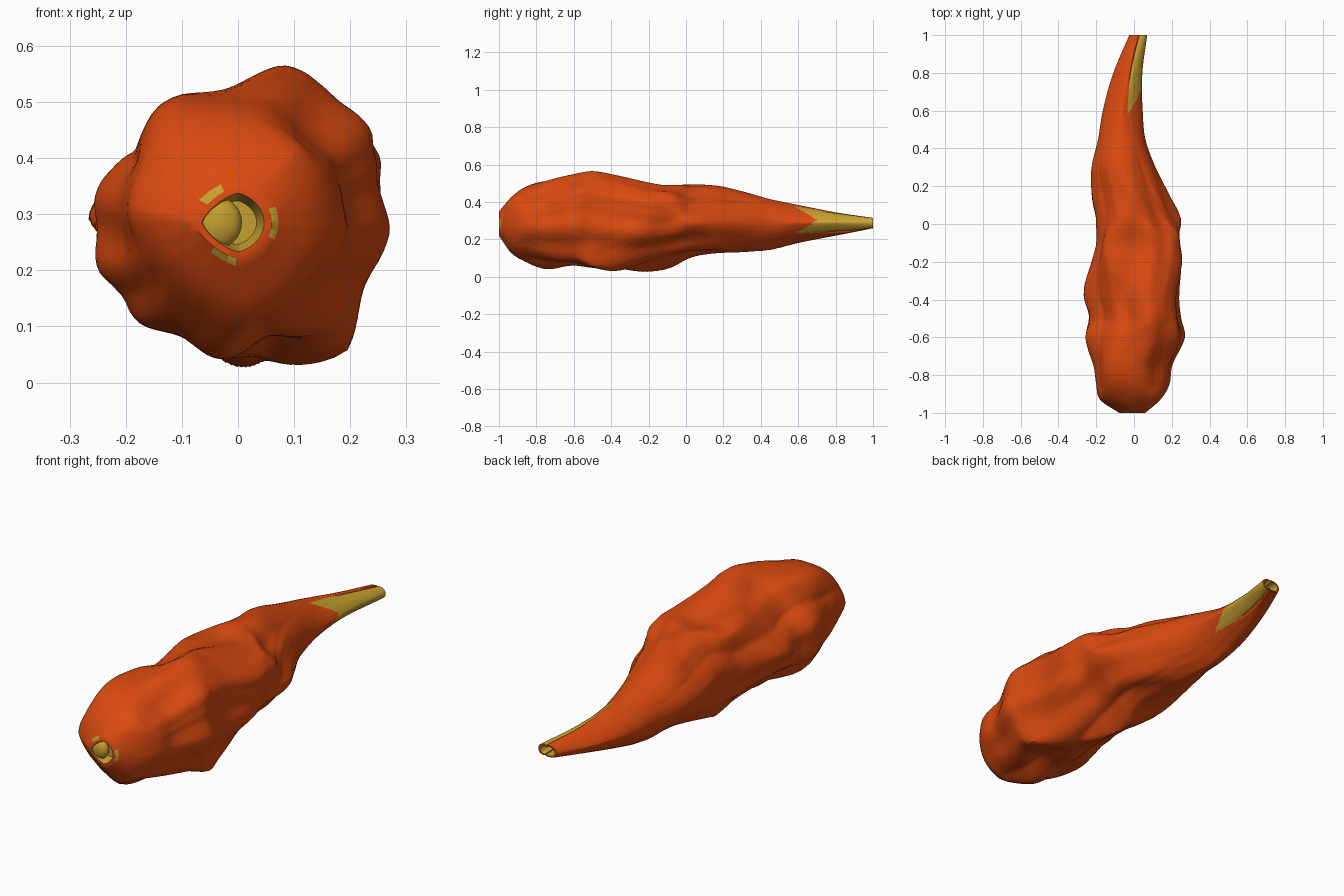
import bpy, bmesh, math
from mathutils import Vector

if "Cube" in bpy.data.objects:
    bpy.data.objects.remove(bpy.data.objects["Cube"])


def material(name, rgb):
    m = bpy.data.materials.new(name)
    m.diffuse_color = (*rgb, 1)
    m.use_nodes = True
    m.node_tree.nodes["Principled BSDF"].inputs["Base Color"].default_value = m.diffuse_color
    return m


orange = material("orange skin", (0.70, 0.068, 0.005))
olive = material("olive yellow", (0.57, 0.35, 0.03))

# Reach of the body from its long axis, in eight directions around it
AXIS_Z = 0.285
DIRS = [0, 51, 90, 129, 180, 231, 270, 309]
STATIONS = [
    (-1.00, .060, .060, .065, .060, .080, .060, .065, .060),
    (-0.93, .140, .165, .145, .165, .180, .135, .165, .150),
    (-0.85, .190, .190, .205, .225, .200, .185, .215, .175),
    (-0.75, .205, .215, .240, .250, .215, .230, .245, .205),
    (-0.60, .270, .290, .265, .240, .265, .250, .225, .260),
    (-0.50, .250, .305, .280, .210, .250, .235, .245, .305),
    (-0.38, .240, .295, .260, .215, .275, .210, .270, .280),
    (-0.20, .265, .285, .220, .245, .225, .210, .280, .220),
    (-0.10, .250, .285, .205, .250, .200, .222, .255, .193),
    (0.02, .255, .205, .220, .215, .205, .226, .185, .188),
    (0.15, .190, .170, .215, .200, .230, .200, .160, .165),
    (0.30, .115, .125, .175, .200, .225, .170, .155, .110),
    (0.45, .060, .085, .130, .165, .190, .163, .145, .075),
    (0.60, .047, .050, .100, .128, .165, .140, .105, .045),
    (0.80, .045, .043, .060, .075, .110, .085, .065, .036),
    (1.00, .070, .056, .030, .025, .025, .025, .025, .052),
]
# Angles of the soft ridges along the leaves
RIDGES = [-55, -8, 30, 73, 120, 172, 202, 228, 262, 305]


def hermite(t, h, p, q, sp, sq):
    return ((2*t**3 - 3*t*t + 1) * p + (t**3 - 2*t*t + t) * sp * h
            + (3*t*t - 2*t**3) * q + (t**3 - t*t) * sq * h)


def reach(y):
    """Smooth interpolation of the stations along the axis."""
    last = len(STATIONS) - 1
    i = max(k for k in range(last) if STATIONS[k][0] <= y)
    p, q = STATIONS[i], STATIONS[i + 1]
    o, r = STATIONS[max(i - 1, 0)], STATIONS[min(i + 2, last)]
    h = q[0] - p[0]
    return [hermite((y - p[0]) / h, h, p[k], q[k], (q[k] - o[k]) / (q[0] - o[0]),
                    (r[k] - p[k]) / (r[0] - p[0])) for k in range(1, 9)]


def direction(a):
    return math.cos(math.radians(a)), math.sin(math.radians(a))


STEP = 10


def section(y):
    """Centre of the cross-section and its reach every STEP degrees."""
    s = reach(y)
    cx, cz = (s[0] - s[4]) / 2, (s[2] - s[6]) / 2
    h = [v - cx * direction(d)[0] - cz * direction(d)[1] for v, d in zip(s, DIRS)]
    ang = [DIRS[k % 8] + 360 * (k // 8) for k in range(-1, 11)]
    val = [h[k % 8] for k in range(-1, 11)]
    fine = []
    for a in range(0, 360, STEP):
        i = max(k for k in range(1, 10) if ang[k] <= a)
        w = ang[i + 1] - ang[i]
        fine.append(hermite((a - ang[i]) / w, w, val[i], val[i + 1],
                            (val[i + 1] - val[i - 1]) / (ang[i + 1] - ang[i - 1]),
                            (val[i + 2] - val[i]) / (ang[i + 2] - ang[i])))
    return cx, cz + AXIS_Z, fine


def wrap(a):
    return (a + 180) % 360 - 180


def ramp(y, y0, y1):
    return min(1, max(0, (y - y0) / (y1 - y0)))


def folds(y):
    """Angle and depth of the three fold lines between the leaves."""
    tip = ramp(y, 0.0, 0.6)
    body = 0.025 * ramp(y, -0.95, -0.75)
    split = 0.35 * ramp(y, 0.7, 1.0)
    return [(25 + 50 * tip, body * (1 - tip) + split),
            (148, body * (1 - tip)),
            (-75 + 35 * tip - 25 * ramp(y, 0.6, 1), body * (1 - tip) + split)]


def radius(a, fine, y):
    # innermost tangent line gives a smooth convex outline
    r = min(h / math.cos(math.radians(wrap(a - k * STEP)))
            for k, h in enumerate(fine) if abs(wrap(a - k * STEP)) < 75)
    # shallow valleys between the ridges
    b = a - 360 if a >= 305 else a
    i = max(k for k in range(len(RIDGES) - 1) if RIDGES[k] <= b)
    gap = RIDGES[i + 1] - RIDGES[i]
    valley = 0.5 - 0.5 * math.cos(2 * math.pi * (b - RIDGES[i]) / gap)
    r *= 1 - 0.075 * min(1, gap / 42) * valley * ramp(y, -0.95, -0.7) * (1 - ramp(y, 0.0, 0.4))
    for angle, depth in folds(y):
        r *= 1 - depth * math.exp(-(wrap(a - angle) / 5) ** 2)
    return r


def is_olive(a, y):
    # leaf lining at the narrow tip, with a pointed orange tongue
    if y > 0.55:
        up, low = folds(y)[0][0], folds(y)[2][0]
        k = abs(wrap(a - (up + low) / 2)) / ((up - low) / 2)
        return k < 1 and y > 0.58 + 0.12 * (1 - k)
    # little leaf corners around the blunt end
    if y < -0.986:
        return any(abs(wrap(a - t)) < 20 for t in (125, 0, -105))
    return False


# Wrapped leaf body, lofted along y
SEG, RINGS = 120, 200
bm = bmesh.new()
rings = []
for j in range(RINGS + 1):
    y = -1 + 2 * j / RINGS
    cx, cz, fine = section(y)
    ring = []
    for i in range(SEG):
        a = i * 360 / SEG
        r = radius(a, fine, y)
        c, s = direction(a)
        ring.append(bm.verts.new((cx + r * c, y, cz + r * s)))
    rings.append(ring)
for j in range(RINGS):
    for i in range(SEG):
        k = (i + 1) % SEG
        f = bm.faces.new((rings[j][i], rings[j + 1][i], rings[j + 1][k], rings[j][k]))
        f.material_index = int(is_olive((i + 0.5) * 360 / SEG, -1 + 2 * (j + 0.5) / RINGS))

# Hollow ends: a thin rim, then a recessed floor
for ring, depth in ((rings[0], 0.05), (rings[-1], -0.06)):
    centre = sum((v.co for v in ring), Vector()) / SEG
    rim = [bm.verts.new(centre + (v.co - centre) * 0.8) for v in ring]
    floor = [bm.verts.new(centre + (v.co - centre) * 0.6 + Vector((0, depth, 0))) for v in ring]
    for i in range(SEG):
        k = (i + 1) % SEG
        bm.faces.new((ring[i], ring[k], rim[k], rim[i]))
        bm.faces.new((rim[i], rim[k], floor[k], floor[i])).material_index = 1
    bm.faces.new(floor).material_index = 1
bmesh.ops.recalc_face_normals(bm, faces=bm.faces)
mesh = bpy.data.meshes.new("leaf_body")
bm.to_mesh(mesh)
bm.free()
body = bpy.data.objects.new("leaf_body", mesh)
bpy.context.collection.objects.link(body)
mesh.materials.append(orange)
mesh.materials.append(olive)

# Rounded stalk stub in the blunt end
bpy.ops.mesh.primitive_uv_sphere_add(segments=24, ring_count=14, location=(-0.038, -0.975, 0.285))
stub = bpy.context.object
stub.name = "stalk_stub"
stub.scale = (0.045, 0.025, 0.046)
stub.data.materials.append(olive)

for ob in (body, stub):
    bpy.ops.object.select_all(action='DESELECT')
    ob.select_set(True)
    bpy.context.view_layer.objects.active = ob
    bpy.ops.object.shade_smooth_by_angle(angle=math.radians(40))
